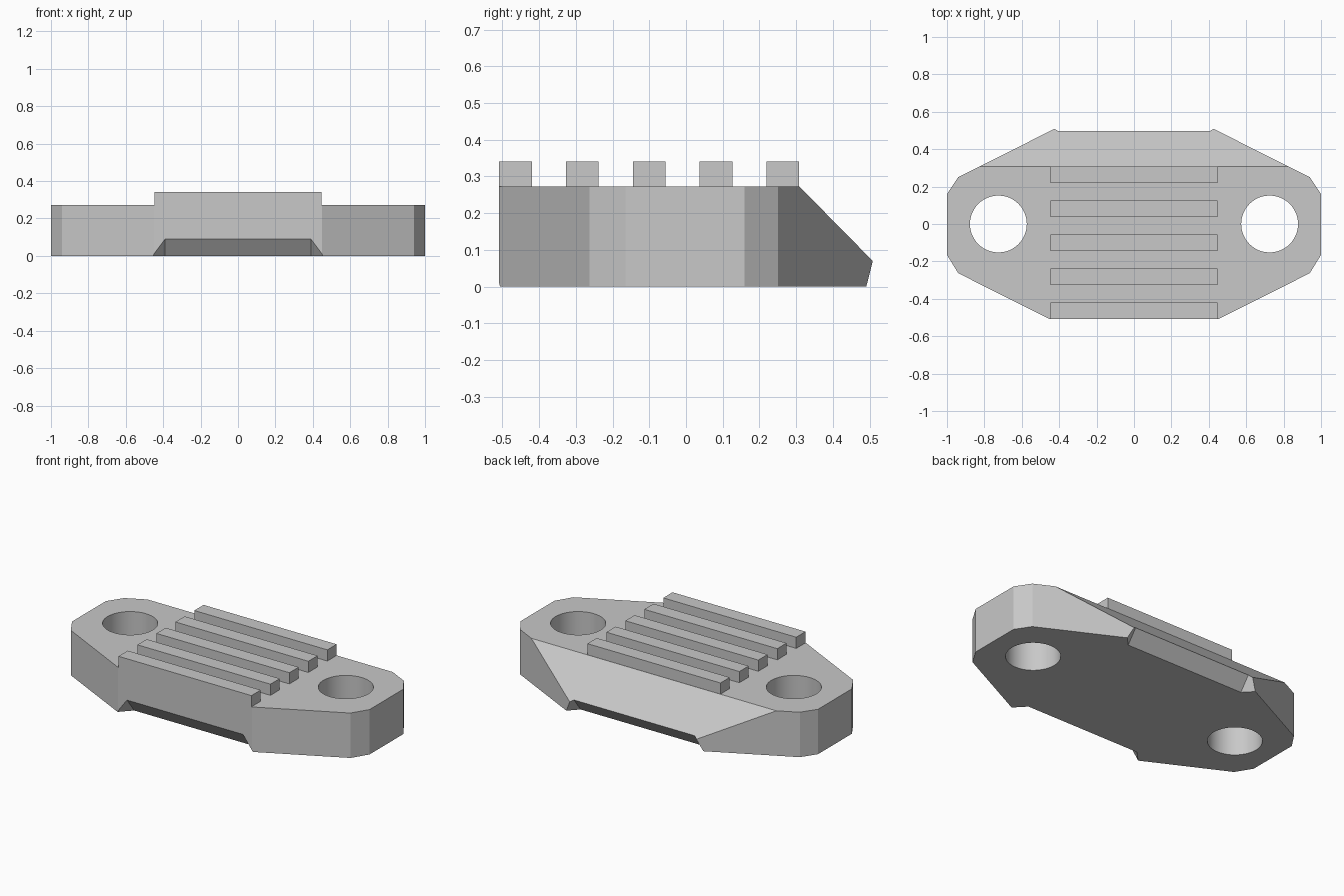
import bpy
import bmesh

if "Cube" in bpy.data.objects:
    bpy.data.objects.remove(bpy.data.objects["Cube"], do_unlink=True)

HEIGHT = 0.273

grey = bpy.data.materials.new("plain_grey")
grey.use_nodes = True
colour = (0.58, 0.58, 0.58, 1)
grey.diffuse_color = colour
grey.node_tree.nodes["Principled BSDF"].inputs["Base Color"].default_value = colour


def finish(name, bm):
    """Turn a bmesh into a grey object."""
    bmesh.ops.recalc_face_normals(bm, faces=bm.faces)
    mesh = bpy.data.meshes.new(name)
    bm.to_mesh(mesh)
    bm.free()
    mesh.materials.append(grey)
    obj = bpy.data.objects.new(name, mesh)
    bpy.context.collection.objects.link(obj)
    return obj


def prism(name, outline, z0, z1):
    """Extrude a plan outline upward."""
    bm = bmesh.new()
    face = bm.faces.new([bm.verts.new((x, y, z0)) for x, y in outline])
    top = bmesh.ops.extrude_face_region(bm, geom=[face])["geom"]
    verts = [v for v in top if isinstance(v, bmesh.types.BMVert)]
    bmesh.ops.translate(bm, verts=verts, vec=(0, 0, z1 - z0))
    return finish(name, bm)


def hull(name, points):
    bm = bmesh.new()
    for p in points:
        bm.verts.new(p)
    bmesh.ops.convex_hull(bm, input=bm.verts)
    bmesh.ops.dissolve_limit(bm, angle_limit=0.01, verts=bm.verts, edges=bm.edges)
    return finish(name, bm)


def cut(target, cutter):
    mod = target.modifiers.new(cutter.name, 'BOOLEAN')
    mod.operation = 'DIFFERENCE'
    mod.solver = 'EXACT'
    mod.object = cutter
    bpy.context.view_layer.objects.active = target
    bpy.ops.object.modifier_apply(modifier=mod.name)
    bpy.data.objects.remove(cutter, do_unlink=True)


def notch(name, side, half, edge):
    """Undercut wedge with flared ends along a bottom edge."""
    depth, flare, tall, out = 0.07, 0.067, 0.09, 0.1
    points = []
    for z in (-0.009, tall):
        k = 1 - z / tall
        for s in (-1, 1):
            points.append((s * half, side * (edge - depth * k), z))
            points.append((s * (half + flare * (k + out / depth)), side * (edge + out), z))
    return hull(name, points)


# Main plate with clipped corners
right = [(0.45, -0.509), (0.94, -0.263), (1, -0.165), (1, 0.16), (0.94, 0.25), (0.425, 0.509)]
body = prism("body_plate", right + [(-x, y) for x, y in reversed(right)], 0, HEIGHT)

# Sloped rear top edge
cut(body, hull("slope_cutter", [(x, y, z) for x in (-1.2, 1.2)
    for y, z in ((0.21, 0.373), (0.61, -0.033), (0.61, 0.373))]))

# Undercut notches at front and rear
cut(body, notch("front_notch", -1, 0.39, 0.509))
cut(body, notch("rear_notch", 1, 0.405, 0.503))

# Bolt holes
for x in (-0.725, 0.725):
    bm = bmesh.new()
    bmesh.ops.create_cone(bm, cap_ends=True, segments=48, radius1=0.152, radius2=0.152, depth=1)
    bmesh.ops.translate(bm, verts=bm.verts, vec=(x, 0, 0))
    cut(body, finish("hole_cutter", bm))

bpy.ops.object.select_all(action='DESELECT')
body.select_set(True)
bpy.context.view_layer.objects.active = body
bpy.ops.object.shade_smooth_by_angle(angle=0.35)

# Grip ribs across the top
for i in range(5):
    y0 = -0.509 + 0.182 * i
    y1 = y0 + 0.089
    prism(f"grip_rib_{i + 1}", [(-0.447, y0), (0.447, y0), (0.447, y1), (-0.447, y1)], HEIGHT, 0.341)
